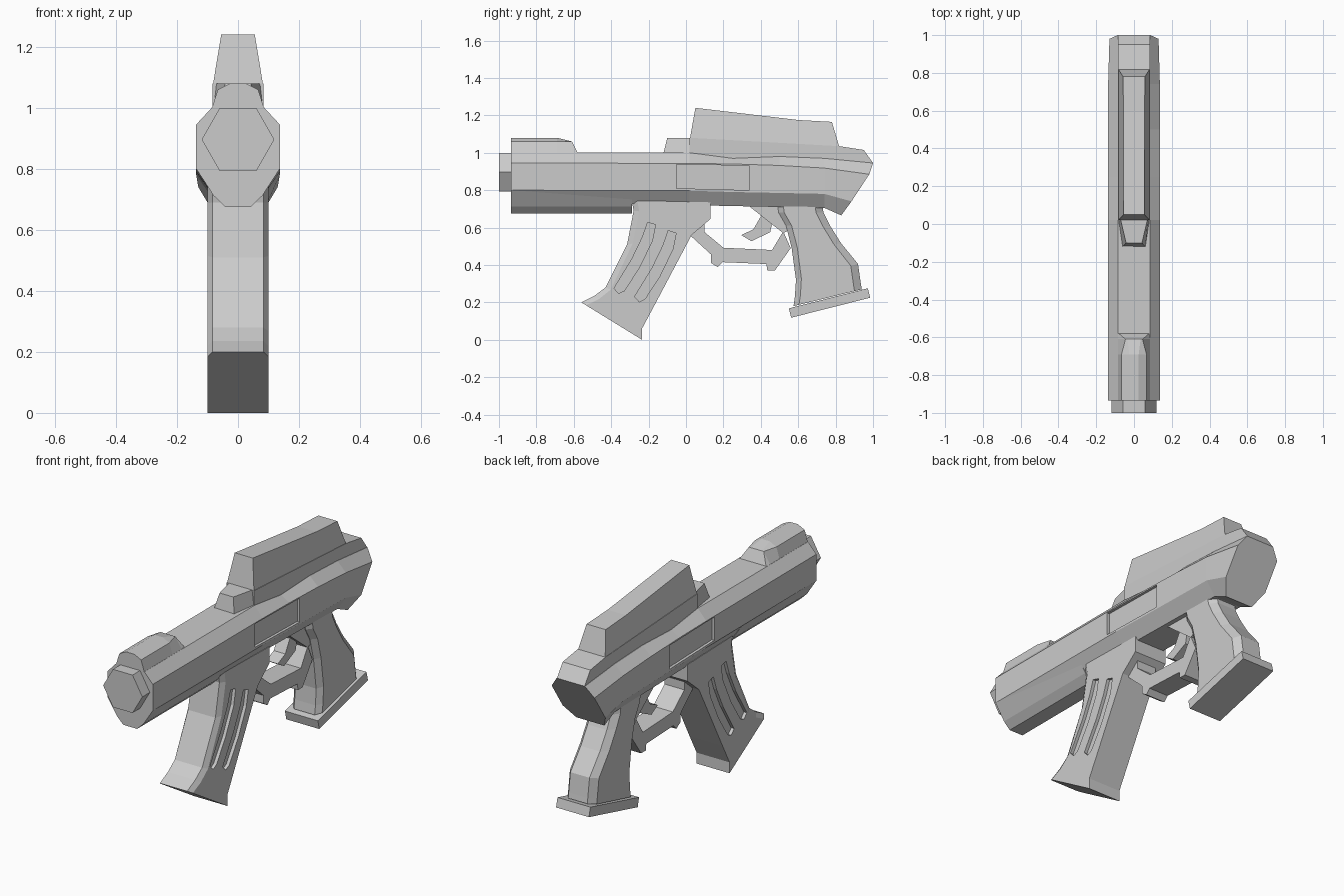
import bpy, bmesh, math
from mathutils import Vector

if "Cube" in bpy.data.objects:
    bpy.data.objects.remove(bpy.data.objects["Cube"])


def finish(name, bm):
    bmesh.ops.remove_doubles(bm, verts=bm.verts, dist=1e-5)
    bmesh.ops.recalc_face_normals(bm, faces=bm.faces)
    me = bpy.data.meshes.new(name)
    bm.to_mesh(me)
    bm.free()
    ob = bpy.data.objects.new(name, me)
    bpy.context.collection.objects.link(ob)
    return ob


def skin(name, rings):
    """Closed skin through rings of equal point count, capped at both ends."""
    bm = bmesh.new()
    vs = [[bm.verts.new(p) for p in r] for r in rings]
    n = len(vs[0])
    for a, b in zip(vs, vs[1:]):
        for i in range(n):
            j = (i + 1) % n
            bm.faces.new((a[i], a[j], b[j], b[i]))
    bm.faces.new(vs[0])
    bm.faces.new(vs[-1][::-1])
    return finish(name, bm)


def loft(name, halves):
    """Loft of half sections (x, y, z), mirrored in x."""
    return skin(name, [h + [(-x, y, z) for x, y, z in reversed(h)] for h in halves])


def prism(name, pts, x0, x1):
    """Side profile (y, z) extruded from x0 to x1."""
    return skin(name, [[(x, y, z) for y, z in pts] for x in (x0, x1)])


def column(name, rows, w, front, back):
    """Grip-like column: rows of front and back points, edges chamfered by (inset, length)."""
    halves = []
    for f, b in rows:
        f, b = Vector((0, *f)), Vector((0, *b))
        d = (b - f).normalized()
        h = []
        for p, (inset, run), s in ((f, front, 1), (b, back, -1)):
            outer = p + d * run * s + Vector((w, 0, 0))
            corner = p + Vector((w - inset, 0, 0))
            edge = [corner, outer] if inset else [outer]
            h += edge if s > 0 else edge[::-1]
        halves.append([tuple(v) for v in h])
    return loft(name, halves)


def cut(ob, cutters):
    for c in cutters:
        c.hide_render = True
        m = ob.modifiers.new("cut", 'BOOLEAN')
        m.operation, m.solver, m.object = 'DIFFERENCE', 'EXACT', c
        bpy.context.view_layer.objects.active = ob
        bpy.ops.object.modifier_apply(modifier=m.name)
        bpy.data.objects.remove(c)


# receiver: edge heights (top, upper, lower, bottom) along y, slanted rear end
XS = (.086, .137, .137, .085)
stations = [(-.935, 1.0, .945, .80, .735), (.02, 1.0, .943, .797, .72), (.25, .97, .94, .79, .715),
            (.5, .98, .932, .785, .71), (.74, .97, .918, .78, .705)]
halves = [[(x, s[0], z) for x, z in zip(XS, s[1:])] for s in stations]
halves.append([(.086, 1.0, .945), (.13, .98, .885), (.13, .885, .74), (.085, .83, .665)])
receiver = loft("receiver", halves)
panel = [(-.05, .81), (-.05, .938), (.34, .93), (.34, .80)]
cut(receiver, [prism("panel_cutter", panel, s * .122, s * .2) for s in (1, -1)])

# barrel underside
loft("barrel_underside", [[(.12, y, .85), (.137, y, .80), (.08, y, .712), (.042, y, .675)]
                          for y in (-.935, -.29)])

# six-sided muzzle
skin("muzzle", [[(.119 * math.cos(k * math.pi / 3), y, .896 + .12 * math.sin(k * math.pi / 3))
                 for k in range(6)] for y in (-1.0, -.92)])

# front sight ridge
loft("front_sight", [[(.085, -.935, .99), (.085, -.935, 1.0), (.066, -.935, 1.06), (.025, -.935, 1.08)],
                     [(.085, -.69, .99), (.085, -.69, 1.0), (.066, -.69, 1.06), (.025, -.69, 1.08)],
                     [(.085, -.61, .99), (.085, -.61, 1.0), (.045, -.61, 1.06), (.035, -.61, 1.06)],
                     [(.085, -.58, .99), (.085, -.58, 1.0), (.08, -.58, 1.0), (.06, -.58, 1.0)]])

# scope: rear deck, tapered housing, front step
prism("scope_deck", [(.02, .96), (.02, 1.08), (.82, 1.035), (.95, 1.015), (1.0, .945),
                     (.74, .95), (.25, .95)], -.084, .084)
housing = [(.02, 1.07, .083), (.05, 1.24, .055), (.6, 1.175, .056), (.78, 1.165, .058), (.82, 1.03, .083)]
skin("scope_housing", [[(s * x, y, z) for y, z, x in housing] for s in (-1, 1)])
loft("scope_step", [[(.06, -.12, .98), (.06, -.12, 1.0), (.042, -.10, 1.08)],
                    [(.084, .04, .98), (.084, .04, 1.0), (.075, .04, 1.08)]])

# magazine with two slots per side
magazine = column("magazine", [((-.29, .745), (.13, .735)), ((-.28, .69), (.13, .645)),
                               ((-.315, .51), (.03, .56)), ((-.43, .28), (-.175, .172)),
                               ((-.49, .235), (-.235, .06)), ((-.56, .2), (-.235, 0))],
                  .1, (.017, .03), (0, 0))
slot = [(-.205, .628), (-.163, .615), (-.18, .53), (-.25, .385), (-.33, .262), (-.36, .248),
        (-.385, .275), (-.29, .43), (-.232, .55)]
cut(magazine, [prism("slot_cutter", [(y + .11 * k, z - .045 * k) for y, z in slot], s * .082, s * .2)
               for s in (1, -1) for k in (0, 1)])

# trigger guard and trigger
prism("trigger_guard", [(.02, .56), (.135, .455), (.135, .41), (.17, .388), (.195, .415), (.43, .405),
                        (.435, .37), (.475, .37), (.56, .49), (.52, .58), (.46, .48), (.20, .492),
                        (.10, .575), (.10, .65), (.02, .65)], -.06, .06)
prism("guard_rear_brace", [(.33, .72), (.52, .57), (.58, .60), (.58, .72)], -.06, .06)
prism("trigger", [(.38, .70), (.40, .66), (.36, .59), (.295, .56), (.35, .527), (.45, .575),
                  (.465, .64), (.48, .70)], -.035, .035)

# rear grip and its base plate
column("grip", [((.49, .72), (.73, .72)), ((.495, .68), (.735, .68)), ((.535, .61), (.77, .61)),
                ((.565, .49), (.83, .515)), ((.588, .32), (.92, .405)), ((.582, .23), (.935, .30)),
                ((.575, .18), (.94, .27))], .088, (.025, .03), (.03, .04))
prism("grip_base", [(.55, .168), (.972, .275), (.985, .225), (.562, .118)], -.1, .1)
